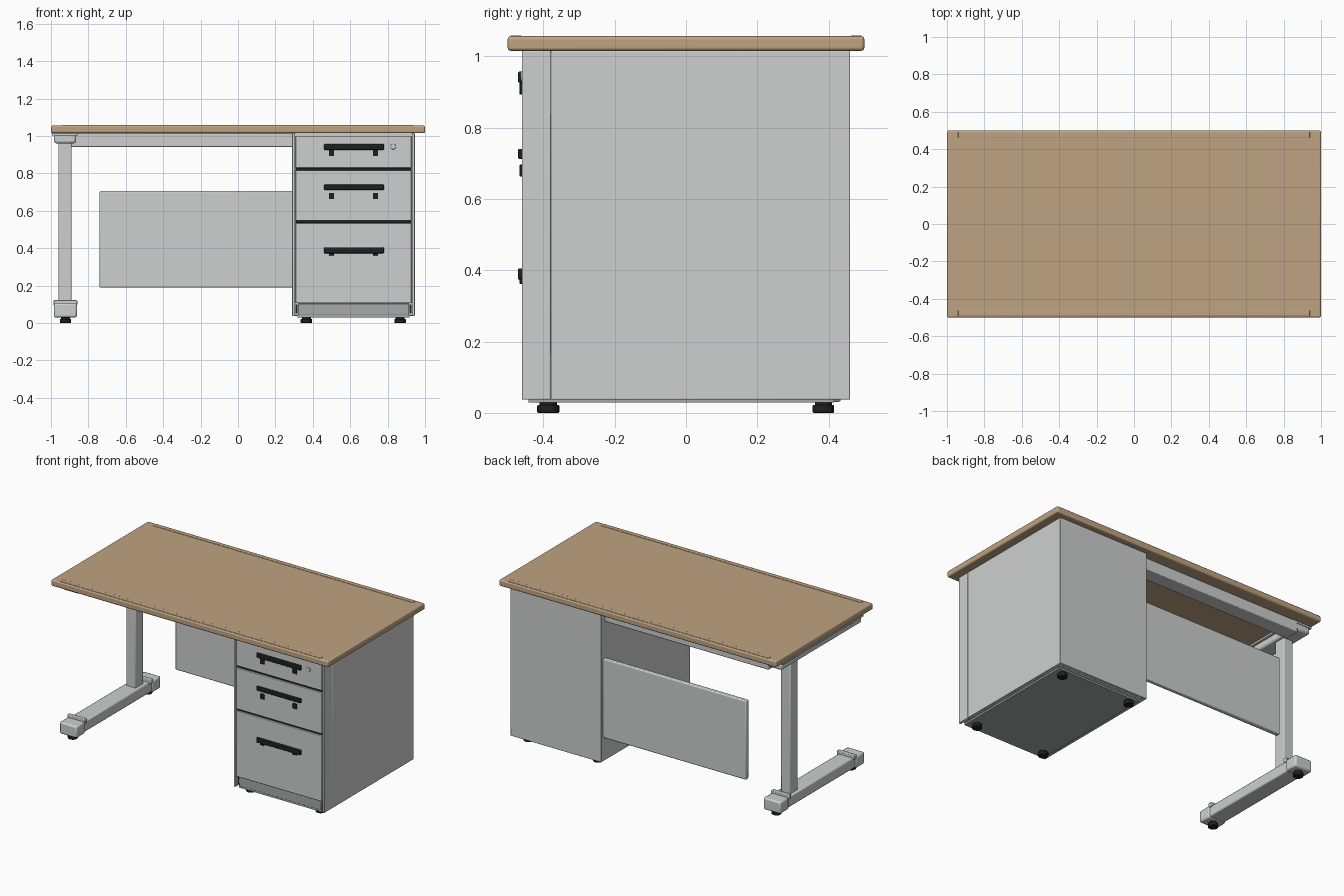
import bpy, math

if "Cube" in bpy.data.objects:
    bpy.data.objects.remove(bpy.data.objects["Cube"])


def colour(name, rgb):
    m = bpy.data.materials.new(name)
    m.diffuse_color = (*rgb, 1)
    m.use_nodes = True
    m.node_tree.nodes["Principled BSDF"].inputs["Base Color"].default_value = m.diffuse_color
    return m


WOOD = colour("tan laminate", (0.52, 0.37, 0.225))
GREY = colour("light grey metal", (0.61, 0.63, 0.62))
MID = colour("mid grey base", (0.38, 0.40, 0.39))
BLACK = colour("black plastic", (0.014, 0.014, 0.014))


def finish(ob, name, mat, bevel=0, segments=2):
    ob.name = name
    ob.data.materials.append(mat)
    if bevel:
        b = ob.modifiers.new("rounded edges", 'BEVEL')
        b.width, b.segments = bevel, segments
    bpy.ops.object.shade_smooth_by_angle(angle=math.radians(35))
    return ob


def box(name, x, y, z, mat, bevel=0, segments=2):
    """Box given by its (low, high) extent on each axis."""
    centre = [(a + b) / 2 for a, b in (x, y, z)]
    bpy.ops.mesh.primitive_cube_add(size=1, location=centre)
    ob = bpy.context.object
    ob.scale = [b - a for a, b in (x, y, z)]
    bpy.ops.object.transform_apply(location=False, rotation=False, scale=True)
    return finish(ob, name, mat, bevel, segments)


def cylinder(name, centre, radius, depth, mat, bevel=0, rotation=(0, 0, 0)):
    bpy.ops.mesh.primitive_cylinder_add(vertices=24, radius=radius, depth=depth,
                                        location=centre, rotation=rotation)
    return finish(bpy.context.object, name, mat, bevel)


def glide(name, x, y, top):
    cylinder(name, (x, y, 0.011), 0.03, 0.022, BLACK, 0.003)
    cylinder(name + "_stem", (x, y, (0.02 + top) / 2), 0.024, top - 0.02, BLACK)


# Desktop with a slim lip along the front and back edges
box("desktop", (-1, 1), (-0.5, 0.5), (1.015, 1.056), WOOD, 0.009, 3)
for side, s in (("front", -1), ("back", 1)):
    box(side + "_desktop_lip", (-0.94, 0.94), sorted((s * 0.462, s * 0.492)),
        (1.04, 1.0585), WOOD, 0.002)

# Drawer pedestal carcass
box("pedestal_body", (0.304, 0.931), (-0.435, 0.455), (0.04, 1.015), GREY)
box("pedestal_back", (0.294, 0.941), (0.44, 0.46), (0.037, 1.015), GREY, 0.003)
for side, x in (("left", (0.29, 0.306)), ("right", (0.929, 0.945))):
    box(side + "_pedestal_panel", x, (-0.379, 0.46), (0.037, 1.015), GREY, 0.003)
    box(side + "_pedestal_front_edge", x, (-0.46, -0.379), (0.037, 1.015), GREY, 0.003)
box("pedestal_base", (0.318, 0.917), (-0.442, 0.415), (0.029, 0.042), MID)
box("plinth", (0.32, 0.915), (-0.447, -0.43), (0.042, 0.104), MID, 0.003)
for x in (0.313, 0.922):
    box("plinth_side_gap", (x - 0.005, x + 0.005), (-0.44, -0.43), (0.05, 0.1), BLACK)

# Drawer fronts, with dark gaps below the upper two
for name, z in (("top", (0.829, 0.998)), ("middle", (0.547, 0.816)),
                ("bottom", (0.106, 0.535))):
    box(name + "_drawer_front", (0.308, 0.927), (-0.459, -0.43), z, GREY, 0.003)
for z in (0.8225, 0.541):
    box("drawer_gap", (0.307, 0.928), (-0.448, -0.43), (z - 0.008, z + 0.008), BLACK)

# Handles: a bar with two feet
for name, z, foot in (("top", (0.926, 0.957), (0.892, 0.93)),
                      ("middle", (0.712, 0.74), (0.663, 0.696)),
                      ("bottom", (0.373, 0.405), (0.362, 0.378))):
    box(name + "_handle", (0.46, 0.78), (-0.471, -0.457), z, BLACK, 0.004)
    for x in (0.5, 0.735):
        box(name + "_handle_foot", (x - 0.014, x + 0.014), (-0.467, -0.455),
            foot, BLACK, 0.002)
cylinder("drawer_lock", (0.83, -0.459, 0.943), 0.015, 0.01, GREY, 0.002,
         (math.pi / 2, 0, 0))

# Levelling glides under the pedestal
for x in (0.365, 0.867):
    for y in (-0.387, 0.385):
        glide("pedestal_glide", x, y, 0.034)

# Under-top rail and modesty panel
box("back_rail", (-0.89, 0.295), (0.32, 0.42), (0.94, 1.015), GREY, 0.005)
box("modesty_panel", (-0.74, 0.295), (0.41, 0.44), (0.19, 0.705), GREY, 0.006)

# Leg frame: column, top bracket, foot bar
box("leg_column", (-0.96, -0.89), (0.215, 0.295), (0.09, 0.98), GREY, 0.006)
box("leg_top_bracket", (-0.983, -0.867), (-0.41, 0.42), (0.96, 1.006), GREY, 0.012)
box("leg_top_flange", (-0.995, -0.855), (-0.41, 0.42), (1.002, 1.015), GREY, 0.002)
box("foot_bar", (-0.978, -0.868), (-0.40, 0.40), (0.034, 0.104), GREY, 0.008)

# Foot end caps, raised collars and glides at both ends
for side, s in (("front", -1), ("back", 1)):
    def span(a, b):
        return sorted((s * a, s * b))
    box(side + "_foot_cap", (-0.985, -0.861), span(0.345, 0.435), (0.03, 0.107), GREY, 0.01)
    box(side + "_foot_collar", (-0.987, -0.859), span(0.325, 0.352), (0.095, 0.122), GREY, 0.004)
    glide(side + "_foot_glide", -0.923, s * 0.385, 0.034)
